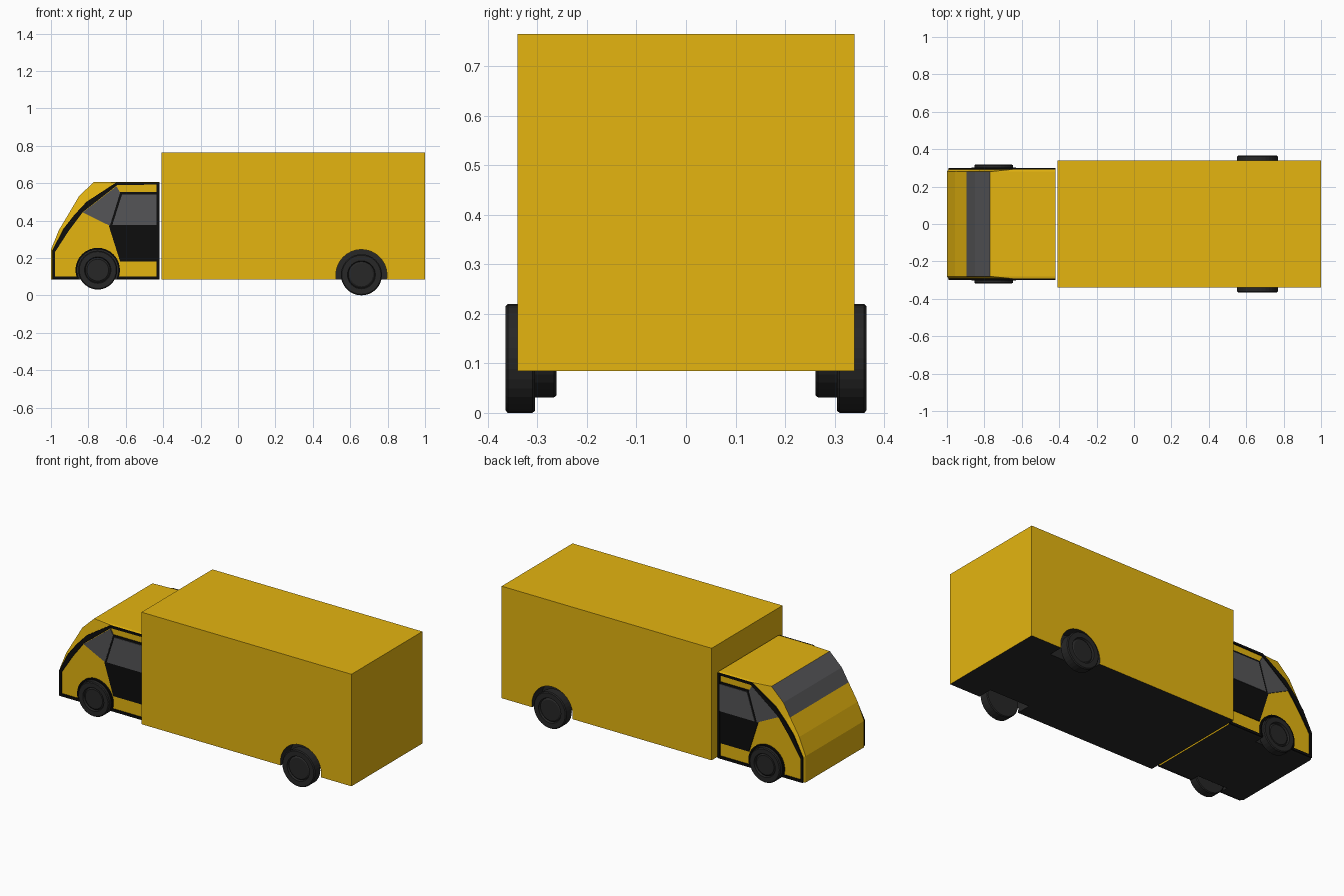
import bpy, bmesh
from math import sin, cos, pi

if "Cube" in bpy.data.objects:
    bpy.data.objects.remove(bpy.data.objects["Cube"])


def material(name, rgb):
    m = bpy.data.materials.new(name)
    m.diffuse_color = (*rgb, 1)
    m.use_nodes = True
    m.node_tree.nodes["Principled BSDF"].inputs["Base Color"].default_value = m.diffuse_color
    return m


YELLOW = material("yellow paint", (0.78, 0.46, 0.005))
BLACK = material("black trim", (0.004, 0.004, 0.004))
DARK = material("dark rubber", (0.02, 0.02, 0.02))
GLASS = material("grey glass", (0.09, 0.09, 0.095))
BODY = (YELLOW, DARK, GLASS)


def finish(bm, name, mats, mirror=False):
    bmesh.ops.recalc_face_normals(bm, faces=bm.faces)
    me = bpy.data.meshes.new(name)
    bm.to_mesh(me)
    bm.free()
    for m in mats:
        me.materials.append(m)
    ob = bpy.data.objects.new(name, me)
    bpy.context.collection.objects.link(ob)
    if mirror:
        mod = ob.modifiers.new("mirror", 'MIRROR')
        mod.use_axis = (False, True, False)
        mod.use_mirror_merge = False
        apply(ob, mod)
    return ob


def apply(ob, mod):
    bpy.context.view_layer.objects.active = ob
    bpy.ops.object.modifier_apply(modifier=mod.name)


def skin(bm, rings, closed):
    """Joins neighbouring rings with quads; returns faces[ring][side]."""
    n, k = len(rings), len(rings[0])
    out = []
    for i in range(n if closed else n - 1):
        a, b = rings[i], rings[(i + 1) % n]
        out.append([bm.faces.new((a[j], a[(j + 1) % k], b[(j + 1) % k], b[j]))
                    for j in range(k)])
    if not closed:
        bm.faces.new(rings[0])
        bm.faces.new(rings[-1])
    return out


def loft(bm, sections, closed=False):
    return skin(bm, [[bm.verts.new(p) for p in s] for s in sections], closed)


def plate(name, pts, y0, y1, mat):
    bm = bmesh.new()
    loft(bm, [[(x, y, z) for x, z in pts] for y in (y0, y1)])
    return finish(bm, name, [mat], True)


def strip(name, outer, inner, y0, y1, mat, closed):
    bm = bmesh.new()
    loft(bm, [[(a, y0, b), (a, y1, b), (c, y1, d), (c, y0, d)]
              for (a, b), (c, d) in zip(outer, inner)], closed)
    return finish(bm, name, [mat], True)


def arc(x, z, r, n, a0=0.0, a1=2 * pi):
    return [(x + r * cos(a0 + (a1 - a0) * i / n), z + r * sin(a0 + (a1 - a0) * i / n))
            for i in range(n + 1)]


def arch_cutter(name, x, z, r, y0):
    bm = bmesh.new()
    loft(bm, [[(a, y, b) for a, b in arc(x, z, r, 32)[:-1]] for y in (y0, 0.5)])
    for f in bm.faces:
        f.material_index = 1
    ob = finish(bm, name, BODY, True)
    ob.hide_render = True
    return ob


def cut(ob, cutter):
    mod = ob.modifiers.new("arch", 'BOOLEAN')
    mod.operation, mod.solver, mod.object = 'DIFFERENCE', 'EXACT', cutter
    apply(ob, mod)


def wheel(name, x, z, r, y0, y1):
    # lathe profile: tread, rounded shoulder, sidewall, recessed rim and hub
    prof = [(0.6 * r, y0), (0.96 * r, y0), (r, y0 + 0.005), (r, y1 - 0.005), (0.95 * r, y1),
            (0.68 * r, y1), (0.64 * r, y1 - 0.012), (0.56 * r, y1 - 0.006)]
    bm = bmesh.new()
    loft(bm, [[(a, y, b) for a, b in arc(x, z, q, 32)[:-1]] for q, y in prof])
    return finish(bm, name, [DARK], True)


# Cargo box
bm = bmesh.new()
sides = loft(bm, [[(x, -0.34, 0.085), (x, 0.34, 0.085), (x, 0.34, 0.765), (x, -0.34, 0.765)]
                  for x in (-0.41, 1.0)])
sides[0][0].material_index = 1
cargo_box = finish(bm, "cargo_box", BODY)

# Cab shell: full centre profile stepping in to smaller side profiles
centre = [(-1, .085), (-1, .245), (-.957, .35), (-.896, .452),
          (-.85, .53), (-.77, .607), (-.42, .607), (-.42, .085)]
side = [(-.992, .087), (-.992, .24), (-.93, .36), (-.875, .43),
        (-.81, .50), (-.65, .604), (-.42, .604), (-.42, .087)]
bm = bmesh.new()
bands = loft(bm, [[(x, y, z) for x, z in p] for p, y in
                  ((side, -.292), (centre, -.28), (centre, .28), (side, .292))])
for b in bands:
    b[7].material_index = 1          # underside
for j in (3, 4):
    bands[1][j].material_index = 2   # windscreen
cab = finish(bm, "cab", BODY)

# Black side frame with the wide pillar band
inner = [(-.978, .102), (-.978, .232), (-.905, .345), (-.86, .405),
         (-.83, .445), (-.645, .59), (-.435, .592), (-.435, .102)]
frame = strip("side_frame", side, inner, .287, .300, BLACK, True)

# Wheel arches
front_cutter = arch_cutter("front_arch_cutter", -.75, .135, .113, .24)
rear_cutter = arch_cutter("rear_arch_cutter", .66, .108, .137, .25)
cut(cab, front_cutter)
cut(frame, front_cutter)
cut(cargo_box, rear_cutter)
for c in (front_cutter, rear_cutter):
    bpy.data.objects.remove(c)
strip("front_arch_trim", arc(-.75, .135, .119, 20, -.4, pi + .4),
      arc(-.75, .135, .111, 20, -.4, pi + .4), .28, .303, BLACK, False)

# Doors and side windows
plate("door", [(-.69, .37), (-.63, .552), (-.43, .552), (-.43, .18), (-.63, .18)],
      .287, .297, BLACK)
plate("door_window", [(-.672, .375), (-.62, .54), (-.436, .54), (-.436, .375)],
      .29, .300, GLASS)
plate("quarter_window", [(-.83, .443), (-.65, .583), (-.63, .55), (-.685, .372)],
      .287, .298, GLASS)

# Wheels
wheel("front_wheels", -.75, .135, .104, .262, .317)
wheel("rear_wheels", .66, .11, .11, .305, .365)
